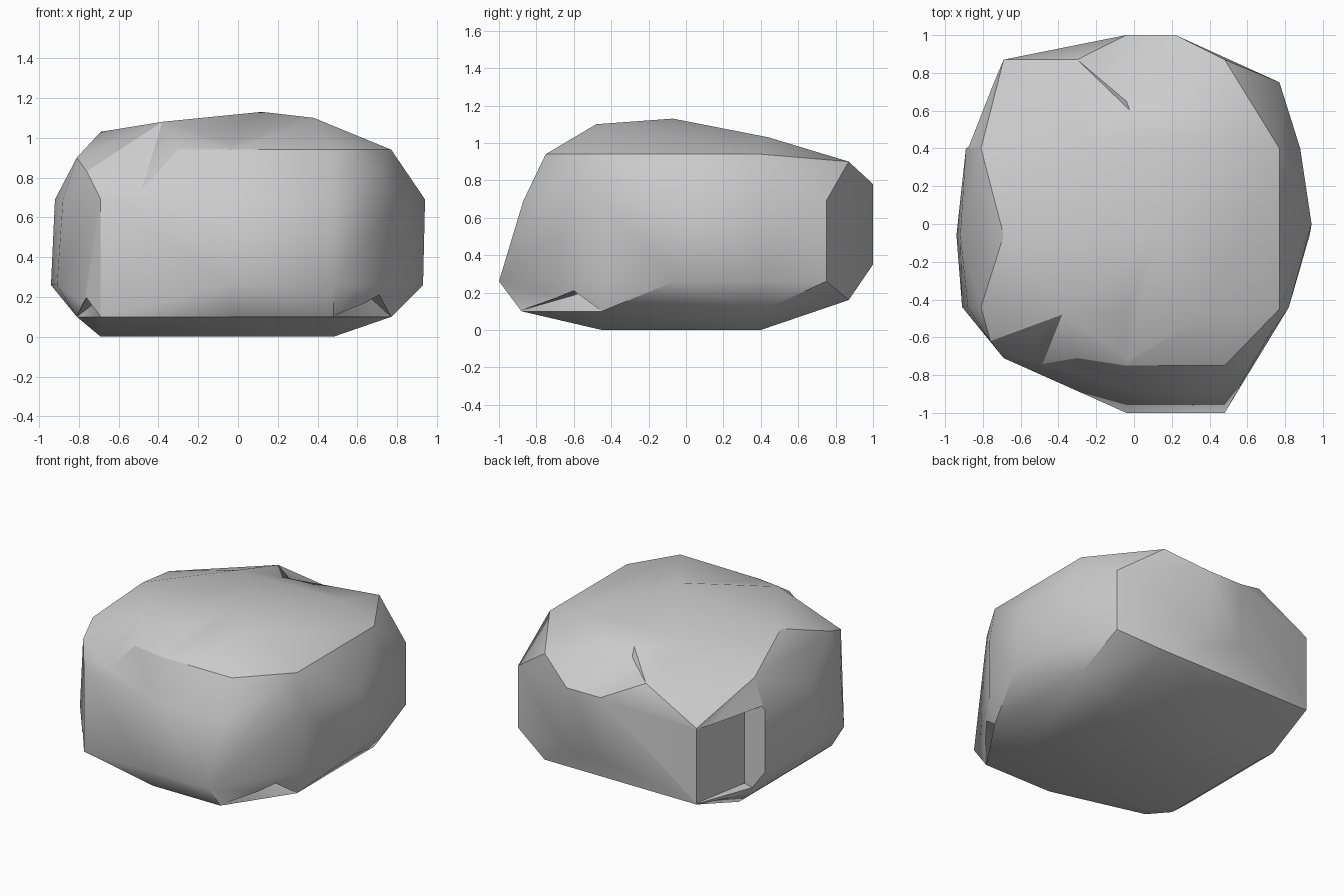
import bpy, bmesh

if "Cube" in bpy.data.objects:
    bpy.data.objects.remove(bpy.data.objects["Cube"])


def hull(name, pts):
    """Convex solid wrapped around a handful of points."""
    bm = bmesh.new()
    for p in pts:
        bm.verts.new(p)
    res = bmesh.ops.convex_hull(bm, input=bm.verts)
    junk = {g for g in res["geom_interior"] + res["geom_unused"]
            if isinstance(g, bmesh.types.BMVert)}
    bmesh.ops.delete(bm, geom=list(junk), context='VERTS')
    bmesh.ops.recalc_face_normals(bm, faces=bm.faces)
    me = bpy.data.meshes.new(name)
    bm.to_mesh(me)
    bm.free()
    ob = bpy.data.objects.new(name, me)
    bpy.context.collection.objects.link(ob)
    return ob


# Horizontal outlines of the boulder, height -> (x, y) points
levels = {
    0.00: [(-.69, -.45), (.48, -.45), (.48, .4), (-.69, .4)],
    0.10: [(-.69, -.71), (-.04, -.88), (.48, -.88), (.77, -.45), (.77, .4),
           (-.81, .4), (-.81, -.45)],
    0.16: [(.48, .87), (-.69, .87)],
    0.21: [(.71, -.6), (-.76, -.62)],
    0.26: [(-.04, -1), (.48, -1), (.82, -.44), (.93, -.06), (.88, .4),
           (.77, .75), (-.89, .4), (-.94, -.06), (-.91, -.44)],
    0.35: [(-.04, 1), (.22, 1)],
    0.69: [(-.69, -.71), (-.04, -.87), (.48, -.87), (.82, -.44), (.94, 0),
           (.88, .4), (.77, .75), (-.69, .87), (-.89, .4), (-.92, -.06),
           (-.88, -.44)],
    0.78: [(-.04, 1), (.22, 1)],
    0.83: [(.71, -.6), (-.76, -.62)],
    0.90: [(-.81, -.44), (-.81, .4), (-.3, .87), (.48, .87)],
    0.94: [(-.3, -.71), (-.04, -.75), (.48, -.75), (.77, -.45), (.77, .4)],
    1.03: [(-.69, -.06), (-.3, .44), (.48, .44)],
}
peaks = [(.38, -.48, 1.1), (-.38, -.48, 1.08), (.12, -.07, 1.13)]
rock = hull("boulder", [(x, y, z) for z, ring in levels.items()
                        for x, y in ring] + peaks)

# Shallow chips: rim points, deepest point, and points outside the rock
chips = {
    "back_top_chip": [(-.3, .87, .9), (.48, .87, .9), (-.04, 1, .78),
                      (.22, 1, .78), (-.04, .65, .93), (.05, .4, 1.2),
                      (.05, 1.15, 1.1)],
    "top_chip": [(.38, -.48, 1.1), (-.38, -.48, 1.08), (.12, -.07, 1.13),
                 (-.04, -.75, .95), (-.04, -.48, 1.03), (0, -.45, 1.6)],
    "front_left_chip": [(-.3, -.71, .94), (-.76, -.62, .83), (-.5, -.78, .69),
                        (-.38, -.48, 1.08), (-.52, -.57, .94), (-.6, -.9, 1.3)],
    "back_left_chip": [(-.89, .4, .1), (-.89, .4, .72), (-.69, .87, .17),
                       (-.69, .87, .68), (-.78, .47, .18), (-.78, .47, .72),
                       (-1.1, .85, .4)],
    "front_right_base_chip": [(.48, -.88, .105), (.77, -.45, .1),
                              (.71, -.6, .21), (.66, -.55, .2),
                              (.9, -.9, -.1)],
    "front_left_base_chip": [(-.69, -.71, .1), (-.81, -.45, .1),
                             (-.76, -.62, .2), (-.72, -.58, .17),
                             (-.95, -.75, -.1)],
}
bpy.context.view_layer.objects.active = rock
rock.select_set(True)
for name, pts in chips.items():
    cutter = hull(name, pts)
    cutter.hide_render = True
    mod = rock.modifiers.new(name, 'BOOLEAN')
    mod.operation = 'DIFFERENCE'
    mod.solver = 'EXACT'
    mod.object = cutter
    bpy.ops.object.modifier_apply(modifier=mod.name)
    bpy.data.objects.remove(cutter)


# Smooth within each of the six sides, creased where two sides meet
def side(face):
    n = face.normal
    axis = max(range(3), key=lambda i: abs(n[i]))
    return axis, n[axis] > 0


bm = bmesh.new()
bm.from_mesh(rock.data)
bmesh.ops.remove_doubles(bm, verts=bm.verts, dist=0.003)
bm.normal_update()
for f in bm.faces:
    f.smooth = True
for e in bm.edges:
    if len(e.link_faces) == 2:
        a, b = e.link_faces
        e.smooth = side(a) == side(b) or e.calc_face_angle(0) < 0.35
bm.to_mesh(rock.data)
bm.free()

# Grey stone
stone = bpy.data.materials.new("grey_stone")
stone.diffuse_color = (.53, .53, .53, 1)
stone.use_nodes = True
stone.node_tree.nodes["Principled BSDF"].inputs["Base Color"].default_value = stone.diffuse_color
rock.data.materials.clear()
rock.data.materials.append(stone)
